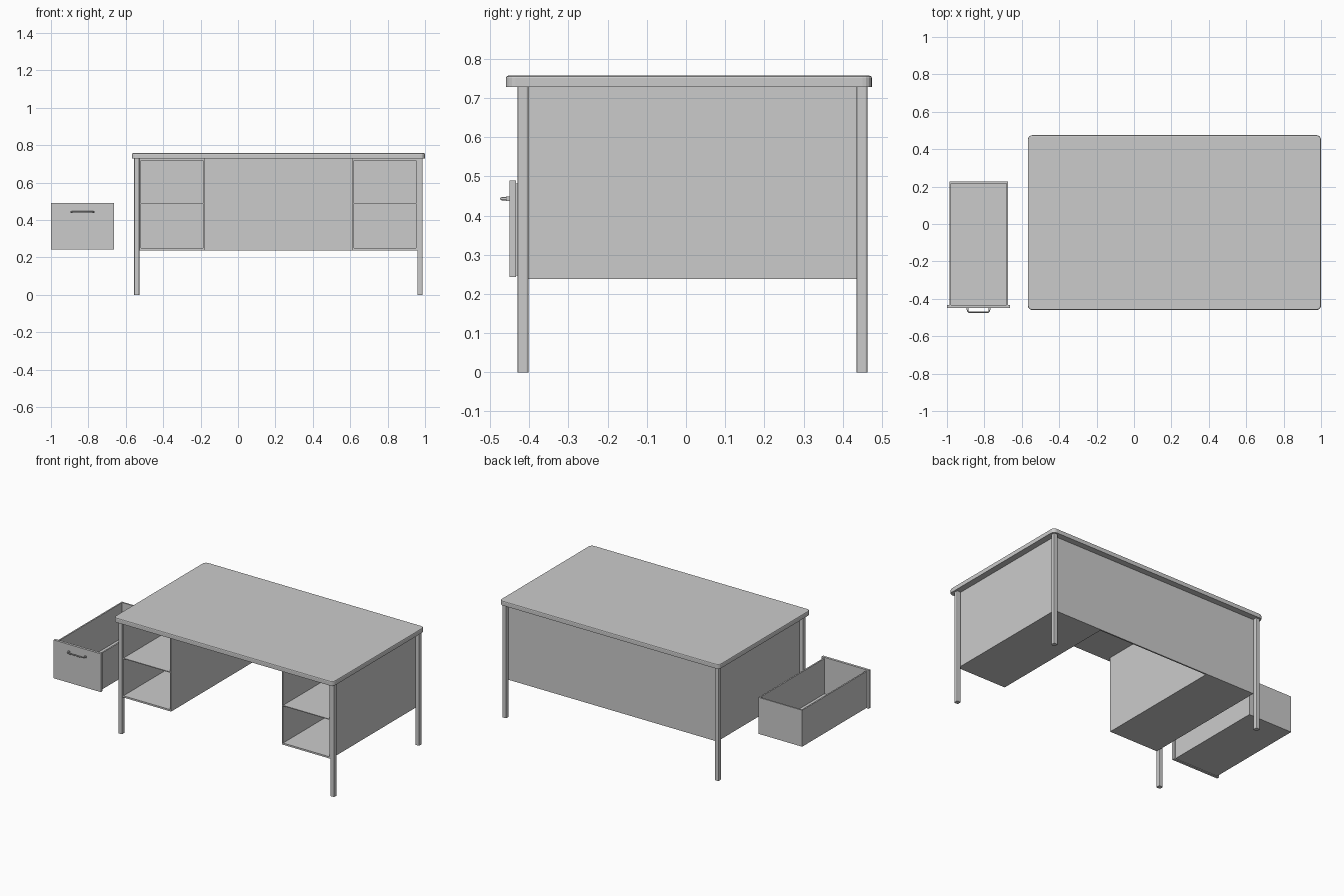
import bpy, bmesh
from mathutils import Vector

if "Cube" in bpy.data.objects:
    bpy.data.objects.remove(bpy.data.objects["Cube"])


def box(name, x, y, z, corner=0.0, segs=3, rim=0.0):
    """Box from (min, max) pairs; optional rounded upright corners and eased top rim."""
    bm = bmesh.new()
    bmesh.ops.create_cube(bm, size=1)
    for v in bm.verts:
        v.co = Vector([lo if c < 0 else hi for c, (lo, hi) in zip(v.co, (x, y, z))])
    if corner:
        upright = [e for e in bm.edges
                   if abs(e.verts[0].co.z - e.verts[1].co.z) > 1e-5]
        bmesh.ops.bevel(bm, geom=upright, offset=corner, segments=segs,
                        profile=0.5, affect='EDGES')
    if rim:
        top = [e for e in bm.edges if all(v.co.z > z[1] - 1e-5 for v in e.verts)]
        bmesh.ops.bevel(bm, geom=top, offset=rim, segments=2,
                        profile=0.5, affect='EDGES')
    bmesh.ops.recalc_face_normals(bm, faces=bm.faces)
    mesh = bpy.data.meshes.new(name)
    bm.to_mesh(mesh)
    bm.free()
    ob = bpy.data.objects.new(name, mesh)
    bpy.context.collection.objects.link(ob)
    return ob


CX = 0.216            # desk centre line
T = 0.009             # sheet thickness
Z0, Z1 = 0.238, 0.729  # body bottom and top
FRONT, BACK = -0.426, 0.436


def span(side, a, b):
    """x range measured outward from the desk centre line."""
    return tuple(sorted((CX + side * a, CX + side * b)))


# Table top
box("table_top", (CX - 0.784, CX + 0.784), (-0.46, 0.475), (0.728, 0.757),
    corner=0.025, segs=4, rim=0.006)

# Legs and pedestals, repeated left and right
for side, label in ((-1, "left"), (1, "right")):
    for y, end in (((-0.43, -0.402), "front"), ((0.435, 0.463), "back")):
        box(f"{end}_{label}_leg", span(side, 0.743, 0.771), y, (0, Z1),
            corner=0.005, segs=2)
    box(f"{label}_outer_panel", span(side, 0.735, 0.744), (FRONT, BACK), (Z0, Z1))
    box(f"{label}_inner_panel", span(side, 0.395, 0.404), (FRONT, BACK), (Z0, Z1))
    inside = span(side, 0.404, 0.735)
    box(f"{label}_pedestal_floor", inside, (FRONT, BACK), (Z0, Z0 + 0.011))
    box(f"{label}_pedestal_ceiling", inside, (FRONT, BACK), (Z1 - 0.011, Z1))
    box(f"{label}_shelf", inside, (FRONT, BACK), (0.487, 0.492))

# Back panel
box("back_panel", (CX - 0.744, CX + 0.744), (BACK - T, BACK), (Z0, Z1))

# Loose drawer standing to the left
DX0, DX1, DY0, DY1 = -0.987, -0.674, -0.434, 0.226
DZ = (0.247, 0.482)
box("drawer_front", (-1.0, -0.664), (-0.45, DY0), (0.243, 0.49))
box("drawer_left_side", (DX0, DX0 + T), (DY0, DY1), DZ)
box("drawer_right_side", (DX1 - T, DX1), (DY0, DY1), DZ)
box("drawer_back", (DX0 + T, DX1 - T), (DY1 - T, DY1), DZ)
box("drawer_floor", (DX0 + T, DX1 - T), (DY0, DY1 - T), (0.247, 0.255))

# Drawer handle: bent rod
curve = bpy.data.curves.new("drawer_handle", 'CURVE')
curve.dimensions = '3D'
curve.bevel_depth = 0.004
curve.bevel_resolution = 2
curve.use_fill_caps = True
spline = curve.splines.new('POLY')
path = [(-0.059, -0.448), (-0.057, -0.466), (-0.052, -0.471),
        (0.052, -0.471), (0.057, -0.466), (0.059, -0.448)]
spline.points.add(len(path) - 1)
for p, (dx, y) in zip(spline.points, path):
    p.co = (-0.831 + dx, y, 0.443, 1)
handle = bpy.data.objects.new("drawer_handle", curve)
bpy.context.collection.objects.link(handle)

# Handle mounting feet
for s, label in ((-1, "left"), (1, "right")):
    x = -0.831 + s * 0.059
    box(f"{label}_handle_foot", (x - 0.006, x + 0.006), (-0.459, -0.449),
        (0.437, 0.449))
